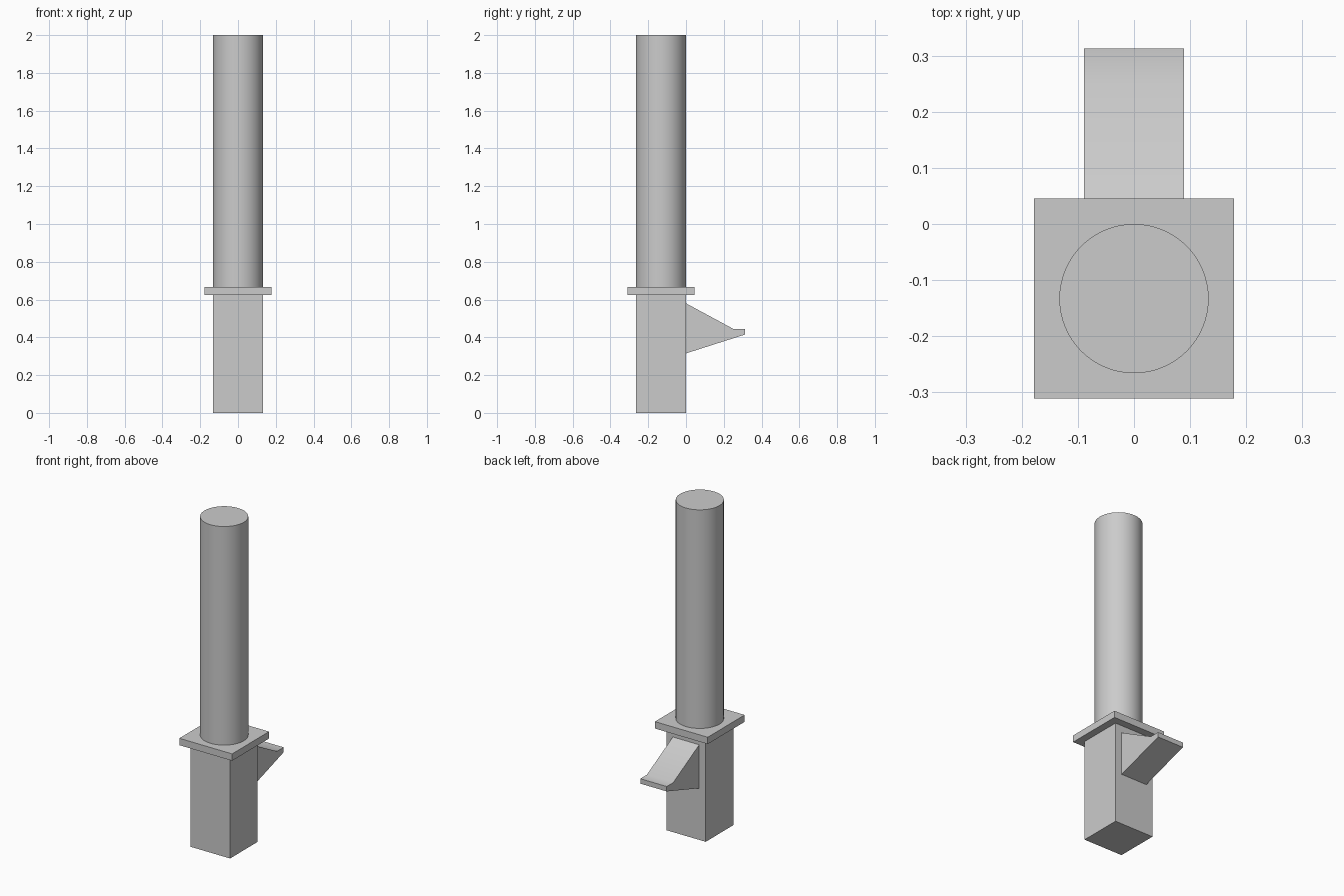
import bpy
import bmesh
import math

cube = bpy.data.objects.get("Cube")
if cube:
    bpy.data.objects.remove(cube, do_unlink=True)

grey = bpy.data.materials.new("light grey")
grey.use_nodes = True
colour = (0.6, 0.6, 0.6, 1)
grey.diffuse_color = colour
grey.node_tree.nodes["Principled BSDF"].inputs["Base Color"].default_value = colour

AXIS_Y = -0.133    # centre line of the post
HALF = 0.133       # half width of the base, radius of the post
BASE_TOP = 0.625
PLATE_TOP = 0.667


def finish(obj, name):
    obj.name = name
    obj.data.name = name
    obj.data.materials.clear()
    obj.data.materials.append(grey)


def box(name, half, z0, z1):
    bpy.ops.mesh.primitive_cube_add(size=1, location=(0, AXIS_Y, (z0 + z1) / 2))
    obj = bpy.context.object
    obj.scale = (2 * half, 2 * half, z1 - z0)
    bpy.ops.object.transform_apply(location=False, rotation=False, scale=True)
    finish(obj, name)


def smooth(obj):
    bpy.ops.object.select_all(action='DESELECT')
    obj.select_set(True)
    bpy.context.view_layer.objects.active = obj
    bpy.ops.object.shade_smooth_by_angle(angle=math.radians(30))


# Square base and the collar plate on it
box("square_base", HALF, 0, BASE_TOP)
box("collar_plate", 0.178, BASE_TOP, PLATE_TOP)

# Round post
bpy.ops.mesh.primitive_cylinder_add(vertices=64, radius=HALF, depth=2 - PLATE_TOP,
                                    location=(0, AXIS_Y, 1 + PLATE_TOP / 2))
post = bpy.context.object
finish(post, "round_post")
smooth(post)

# Wedge-shaped step behind the base: side profile (y, z) extruded across x
profile = [(0, 0.315), (0.313, 0.415), (0.313, 0.445), (0.25, 0.445), (0, 0.58)]
bm = bmesh.new()
face = bm.faces.new([bm.verts.new((-0.089, y, z)) for y, z in profile])
side = bmesh.ops.extrude_face_region(bm, geom=[face])
bmesh.ops.translate(bm, vec=(0.178, 0, 0),
                    verts=[v for v in side["geom"] if isinstance(v, bmesh.types.BMVert)])
bmesh.ops.recalc_face_normals(bm, faces=bm.faces)
mesh = bpy.data.meshes.new("foot_step")
bm.to_mesh(mesh)
bm.free()
step = bpy.data.objects.new("foot_step", mesh)
bpy.context.collection.objects.link(step)
finish(step, "foot_step")
smooth(step)
